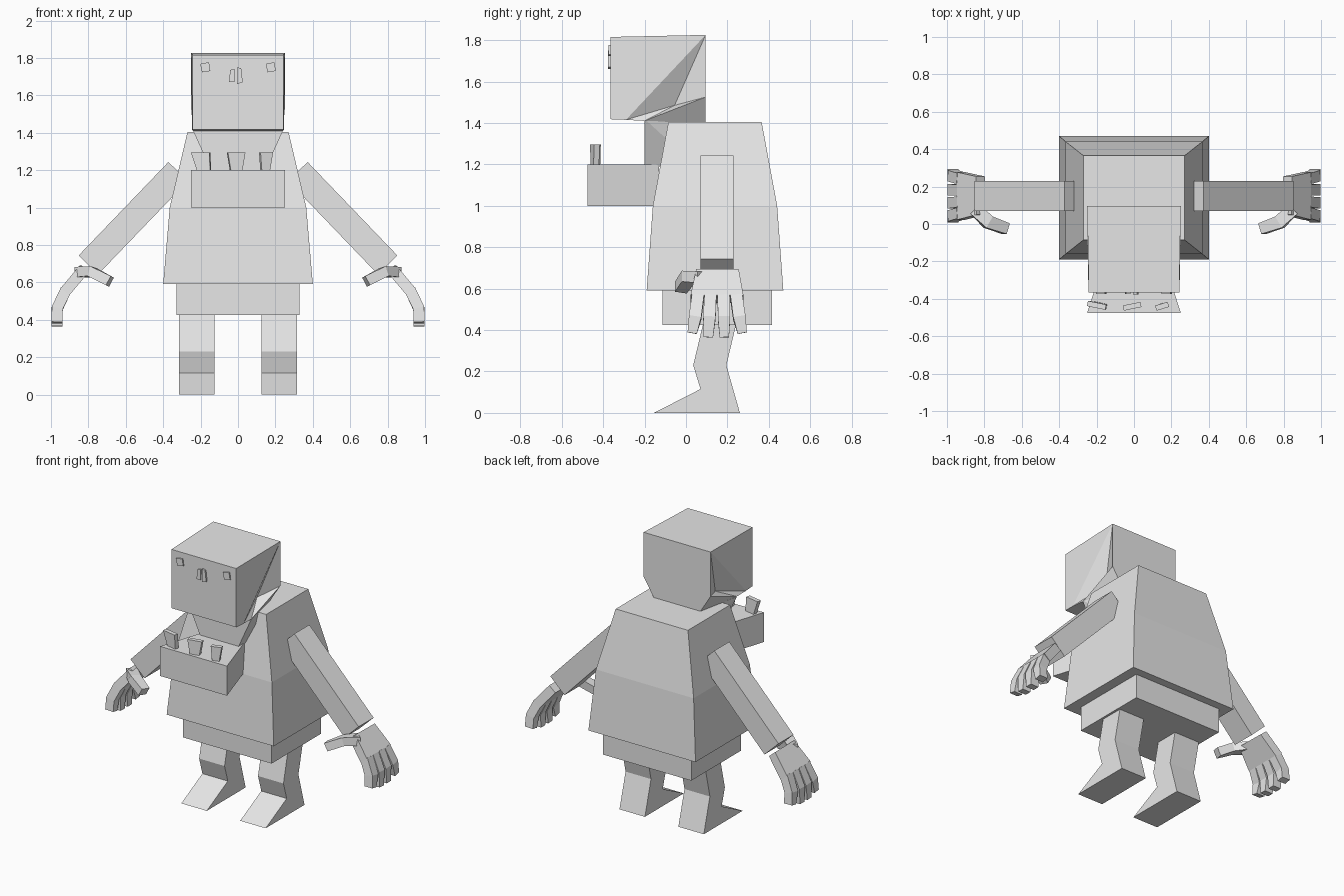
import bpy, bmesh, math
from mathutils import Vector

if "Cube" in bpy.data.objects:
    bpy.data.objects.remove(bpy.data.objects["Cube"])

GREY = bpy.data.materials.new("plain_grey")
GREY.diffuse_color = (0.8, 0.8, 0.8, 1)
GREY.use_nodes = True
GREY.node_tree.nodes["Principled BSDF"].inputs["Base Color"].default_value = GREY.diffuse_color


def build(name, verts, faces=None, mirror=False):
    """Mesh from points; without faces the convex hull is used."""
    bm = bmesh.new()
    vs = [bm.verts.new(v) for v in verts]
    if faces:
        for f in faces:
            bm.faces.new([vs[i] for i in f])
    else:
        bmesh.ops.convex_hull(bm, input=vs)
        bmesh.ops.dissolve_limit(bm, angle_limit=0.01, verts=bm.verts, edges=bm.edges)
    bmesh.ops.recalc_face_normals(bm, faces=bm.faces)
    me = bpy.data.meshes.new(name)
    bm.to_mesh(me)
    bm.free()
    me.materials.append(GREY)
    ob = bpy.data.objects.new(name, me)
    bpy.context.collection.objects.link(ob)
    if mirror:
        ob.modifiers.new("mirror", 'MIRROR').use_mirror_merge = False
    return ob


def loft(name, rings, mirror=False):
    """Skin rings of equal point count and cap both ends."""
    n = len(rings[0])
    faces = [list(range(n)), list(range((len(rings) - 1) * n, len(rings) * n))]
    for r in range(len(rings) - 1):
        for i in range(n):
            j = (i + 1) % n
            faces.append([r * n + i, r * n + j, (r + 1) * n + j, (r + 1) * n + i])
    return build(name, [p for ring in rings for p in ring], faces, mirror)


def rect(hx, y0, y1, z):
    return [(-hx, y0, z), (hx, y0, z), (hx, y1, z), (-hx, y1, z)]


def limb(name, path, widths, thick, side=(0, 1, 0)):
    """Rectangular bar along a path, mirrored to the other side."""
    pts = [Vector(p) for p in path]
    rings = []
    for i, p in enumerate(pts):
        t = (pts[min(i + 1, len(pts) - 1)] - pts[max(i - 1, 0)]).normalized()
        s = Vector(side)
        s = (s - t * s.dot(t)).normalized() * widths[i] / 2
        n = t.cross(s).normalized() * thick / 2
        rings.append([p + s + n, p - s + n, p - s - n, p + s - n])
    return loft(name, rings, True)


def plate(name, x, z, outline, y, depth):
    """Small flat piece facing the front."""
    return loft(name, [[(x + a, yy, z + b) for a, b in outline] for yy in (y, y + depth)])


# Torso and hips
loft("torso", [rect(0.40, -0.19, 0.47, 0.59), rect(0.365, -0.16, 0.44, 1.0),
               rect(0.27, -0.085, 0.365, 1.405)])
loft("hips", [rect(0.33, -0.113, 0.415, 0.425), rect(0.33, -0.113, 0.415, 0.6)])

# Bent legs with pointed feet
leg = [(0.085, 0.44), (0.035, 0.23), (0.07, 0.115), (-0.155, 0), (0.26, 0),
       (0.195, 0.23), (0.245, 0.44)]
loft("leg", [[(x, y, z) for y, z in leg] for x in (0.125, 0.315)], True)

# Head: box with hollowed cheeks and a slanted nape
half = [(0.242, -0.365, 1.815), (0.242, -0.365, 1.418), (0.245, -0.29, 1.415),
        (0.24, -0.2, 1.41), (0.18, -0.055, 1.485), (0.25, 0.095, 1.525),
        (0.25, 0.095, 1.825), (0.165, 0.095, 1.39)]
head = half + [(-x, y, z) for x, y, z in half]
cheek = [[0, 1, 2, 6], [2, 4, 6], [4, 5, 6], [2, 3, 4], [3, 5, 4], [3, 7, 5]]
faces = cheek + [[i + 8 for i in f] for f in cheek]
for a, b in ((0, 1), (1, 2), (2, 3), (3, 7), (7, 5), (5, 6), (6, 0)):
    faces.append([a, b, b + 8, a + 8])
build("head", head, faces)

# Throat narrowing down into the open mouth
build("throat", rect(0.24, -0.2, -0.19, 1.41) + rect(0.14, -0.2, -0.1, 1.19)
      + rect(0.165, 0.05, 0.095, 1.40) + rect(0.14, 0.0, 0.05, 1.19))

# Lower jaw tray
jaw = [(-0.25, -0.475), (0.25, -0.475), (0.14, -0.13), (-0.14, -0.13)]
loft("lower_jaw", [[(x, y, z) for x, y in jaw] for z in (1.0, 1.2)])

# Teeth, wider at the top
for x, y, b, t, lean, turn in ((-0.18, -0.435, 0.035, 0.05, -0.02, -0.2),
                               (-0.01, -0.44, 0.03, 0.048, 0, 0.2),
                               (0.145, -0.44, 0.022, 0.035, 0.005, 0.3)):
    rings = []
    for z, w, dx in ((1.19, b, 0), (1.295, t, lean)):
        c, s = math.cos(turn), math.sin(turn)
        rings.append([(x + dx + u * w * c - v * s, y + u * w * s + v * c, z)
                      for u, v in ((-1, -0.014), (1, -0.014), (1, 0.014), (-1, 0.014))])
    loft("tooth", rings)

# Eyes and nose
for side in (-1, 1):
    plate("eye", side * 0.175, 1.75,
          [(-0.027, 0.018), (0.02, 0.027), (0.027, -0.02), (-0.017, -0.027)],
          -0.374, 0.009)
plate("nose_left", -0.03, 1.705, [(-0.012, 0.03), (0.012, 0.037), (0.01, -0.035), (-0.018, -0.035)],
      -0.374, 0.012)
plate("nose_right", 0.007, 1.705, [(-0.013, 0.045), (0.01, 0.04), (0.018, -0.035), (-0.013, -0.045)],
      -0.376, 0.014)

# Arms
limb("arm", [(0.32, 0.15, 1.193), (0.80, 0.15, 0.693)], [0.16, 0.16], 0.145)

# Hands: palm, four bent fingers, thumb
limb("palm", [(0.82, 0.152, 0.675), (0.925, 0.15, 0.55)], [0.205, 0.255], 0.06)
for y0, y1, end in ((0.058, 0.03, 0.385), (0.118, 0.108, 0.365),
                    (0.182, 0.185, 0.365), (0.243, 0.272, 0.385)):
    limb("finger", [(0.92, y0, 0.56), (0.967, (y0 + y1) / 2, 0.46), (0.968, y1, end)],
         [0.058, 0.06, 0.045], 0.06)
limb("thumb", [(0.85, 0.08, 0.655), (0.78, 0.01, 0.655), (0.685, -0.025, 0.605)],
     [0.07, 0.07, 0.06], 0.055)
